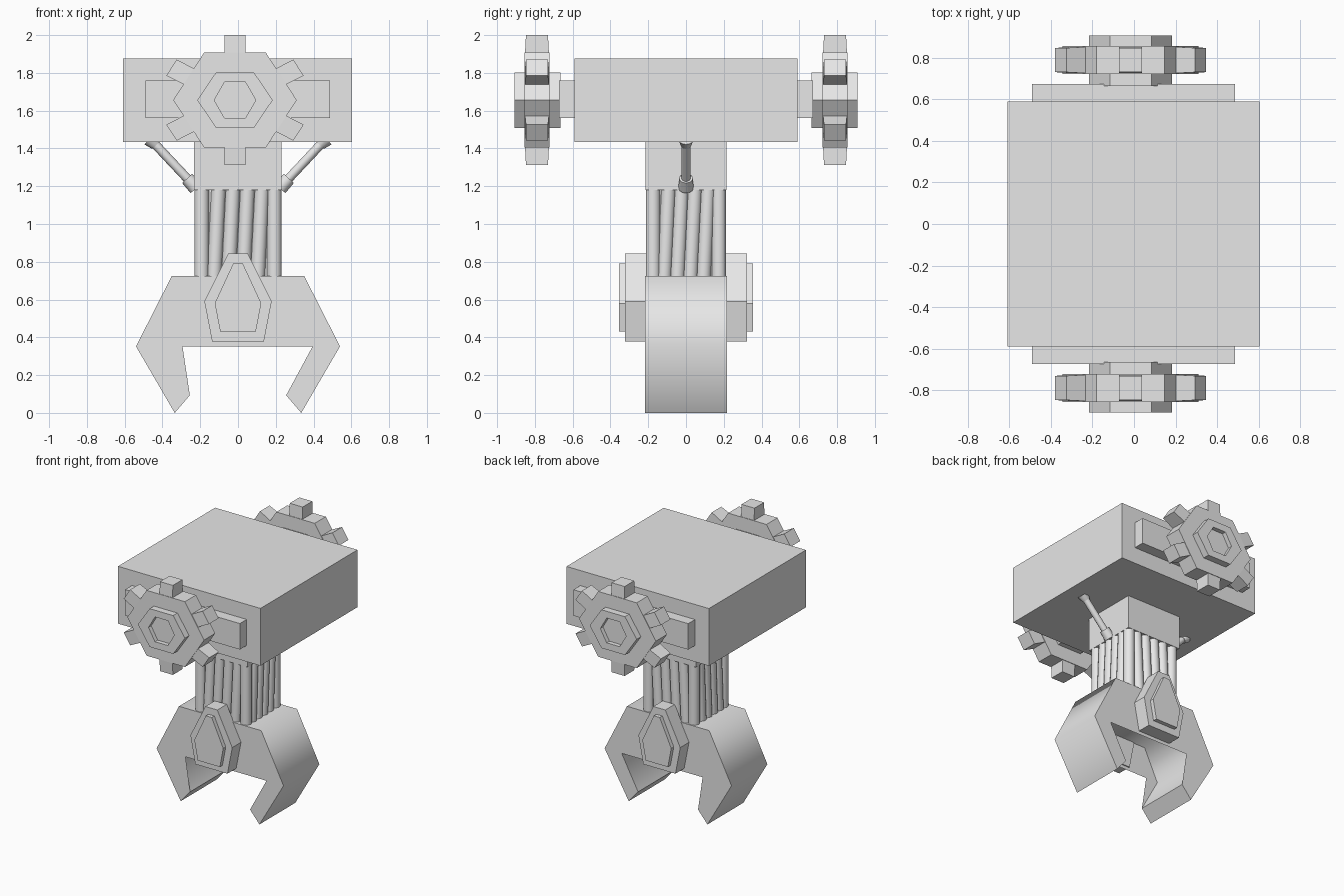
import bpy, bmesh, math
from mathutils import Vector, Matrix

cube = bpy.data.objects.get("Cube")
if cube:
    bpy.data.objects.remove(cube, do_unlink=True)

grey = bpy.data.materials.new("light grey")
grey.use_nodes = True
COLOUR = (0.8, 0.8, 0.8, 1)
grey.diffuse_color = COLOUR
grey.node_tree.nodes["Principled BSDF"].inputs["Base Color"].default_value = COLOUR


def finish(name, bm, smooth=None):
    """Turn a bmesh into an object, optionally smoothed by angle."""
    bmesh.ops.recalc_face_normals(bm, faces=bm.faces)
    mesh = bpy.data.meshes.new(name)
    bm.to_mesh(mesh)
    bm.free()
    mesh.materials.append(grey)
    ob = bpy.data.objects.new(name, mesh)
    bpy.context.collection.objects.link(ob)
    if smooth:
        bpy.ops.object.select_all(action='DESELECT')
        ob.select_set(True)
        bpy.context.view_layer.objects.active = ob
        bpy.ops.object.shade_smooth_by_angle(angle=math.radians(smooth))
    return ob


def loft(bm, rings):
    """Join a row of (outline, y) rings and cap both ends."""
    loops = [[bm.verts.new((x, y, z)) for x, z in pts] for pts, y in rings]
    for a, b in zip(loops, loops[1:]):
        for i in range(len(a)):
            j = (i + 1) % len(a)
            bm.faces.new((a[i], a[j], b[j], b[i]))
    bm.faces.new(loops[0])
    bm.faces.new(loops[-1])


def add_box(bm, lo, hi):
    lo, hi = Vector(lo), Vector(hi)
    size = hi - lo
    m = Matrix.Translation((lo + hi) / 2) @ Matrix.Diagonal((*size, 1))
    return bmesh.ops.create_cube(bm, size=1, matrix=m)["verts"]


def box(name, lo, hi):
    bm = bmesh.new()
    add_box(bm, lo, hi)
    return finish(name, bm)


def add_rod(bm, a, b, r1, r2, sides=12):
    a, b = Vector(a), Vector(b)
    rot = (b - a).to_track_quat('Z', 'Y').to_matrix().to_4x4()
    bmesh.ops.create_cone(bm, cap_ends=True, segments=sides, radius1=r1, radius2=r2,
                          depth=(b - a).length, matrix=Matrix.Translation((a + b) / 2) @ rot)


def mirrored(half):
    """Complete a right-hand outline with its left-hand copy."""
    return half + [(-x, z) for x, z in reversed(half)]


# Main body and neck
box("body", (-0.608, -0.59, 1.435), (0.604, 0.59, 1.876))
box("neck_block", (-0.234, -0.214, 1.18), (0.23, 0.214, 1.44))

# Fluted column: slightly leaning rods around a core
bm = bmesh.new()
add_box(bm, (-0.2, -0.18, 0.7), (0.2, 0.18, 1.19))
N, R, LEAN = 6, 0.039, 0.012
HX, HY = 0.231 - R, 0.213 - R
spots = set()
for i in range(N):
    t = 2 * i / (N - 1) - 1
    for s in (-1, 1):
        spots.add((round(t * HX, 4), s * HY))
        spots.add((s * HX, round(t * HY, 4)))
for x, y in sorted(spots):
    twist = LEAN if abs(abs(x) - HX) > 0.01 or abs(abs(y) - HY) > 0.01 else 0
    dx = twist if abs(abs(y) - HY) < 0.01 else 0
    dy = twist - dx
    add_rod(bm, (x - dx, y - dy, 0.7), (x + dx, y + dy, 1.181), R, R, 16)
finish("fluted_column", bm, 40)

# Claw: crossbar and both bent fingers in one outline
claw = mirrored([(0.35, 0.726), (0.54, 0.352), (0.335, 0.0),
                 (0.255, 0.093), (0.395, 0.352), (0.28, 0.59)])
bm = bmesh.new()
# split into quads per segment so that the concave caps stay clean
loft(bm, [(claw, -0.218), (claw, 0.218)])
bmesh.ops.triangulate(bm, faces=[f for f in bm.faces if len(f.verts) > 4])
finish("claw", bm, 65)

# Front and rear parts
shield = mirrored([(0.051, 0.845), (0.178, 0.59), (0.137, 0.378)])
panel = mirrored([(0.025, 0.792), (0.123, 0.58), (0.094, 0.43)])
CX, CZ, SQUASH = -0.016, 1.656, 0.887


def hexagon(r, squash=SQUASH):
    return [(CX + r * math.cos(k * math.pi / 3),
             CZ + squash * r * math.sin(k * math.pi / 3)) for k in range(6)]


for side, s in (("front", -1), ("rear", 1)):
    bm = bmesh.new()
    loft(bm, [(shield, s * 0.21), (shield, s * 0.324)])
    finish(side + "_claw_shield", bm)
    bm = bmesh.new()
    loft(bm, [(panel, s * 0.32), (panel, s * 0.355)])
    finish(side + "_shield_panel", bm)

    y0, y1 = sorted((s * 0.58, s * 0.673))
    box(side + "_mount_plate", (-0.49, y0, 1.56), (0.487, y1, 1.76))

    # Hub with a recessed hexagonal socket
    bm = bmesh.new()
    hub, socket = hexagon(0.2, 0.85), hexagon(0.11, 1)
    loft(bm, [(hub, s * 0.665), (hub, s * 0.908), (socket, s * 0.908), (socket, s * 0.875)])
    finish(side + "_gear_hub", bm)

    # Gear wheel with six tapered teeth
    bm = bmesh.new()
    wheel = hexagon(0.327)
    loft(bm, [(wheel, s * 0.722), (wheel, s * 0.856)])
    for k in range(6):
        verts = add_box(bm, (0.2, -0.067, -0.055), (0.388, 0.067, 0.055))
        for v in verts:
            if v.co.x > 0.3:
                v.co.y *= 0.87
        place = (Matrix.Translation((CX, s * 0.789, CZ)) @ Matrix.Diagonal((1, 1, SQUASH, 1))
                 @ Matrix.Rotation(math.radians(30 + 60 * k), 4, 'Y'))
        bmesh.ops.transform(bm, matrix=place, verts=verts)
    finish(side + "_gear", bm)

# Diagonal struts with thicker ends
for side, s in (("left", 1), ("right", -1)):
    low, high = Vector((s * 0.235, 0, 1.205)), Vector((s * 0.465, 0, 1.45))
    d = (high - low).normalized()
    bm = bmesh.new()
    add_rod(bm, low, high, 0.024, 0.024)
    add_rod(bm, low - d * 0.02, low + d * 0.05, 0.04, 0.036)
    add_rod(bm, high - d * 0.045, high, 0.028, 0.042)
    finish(side + "_strut", bm, 40)
